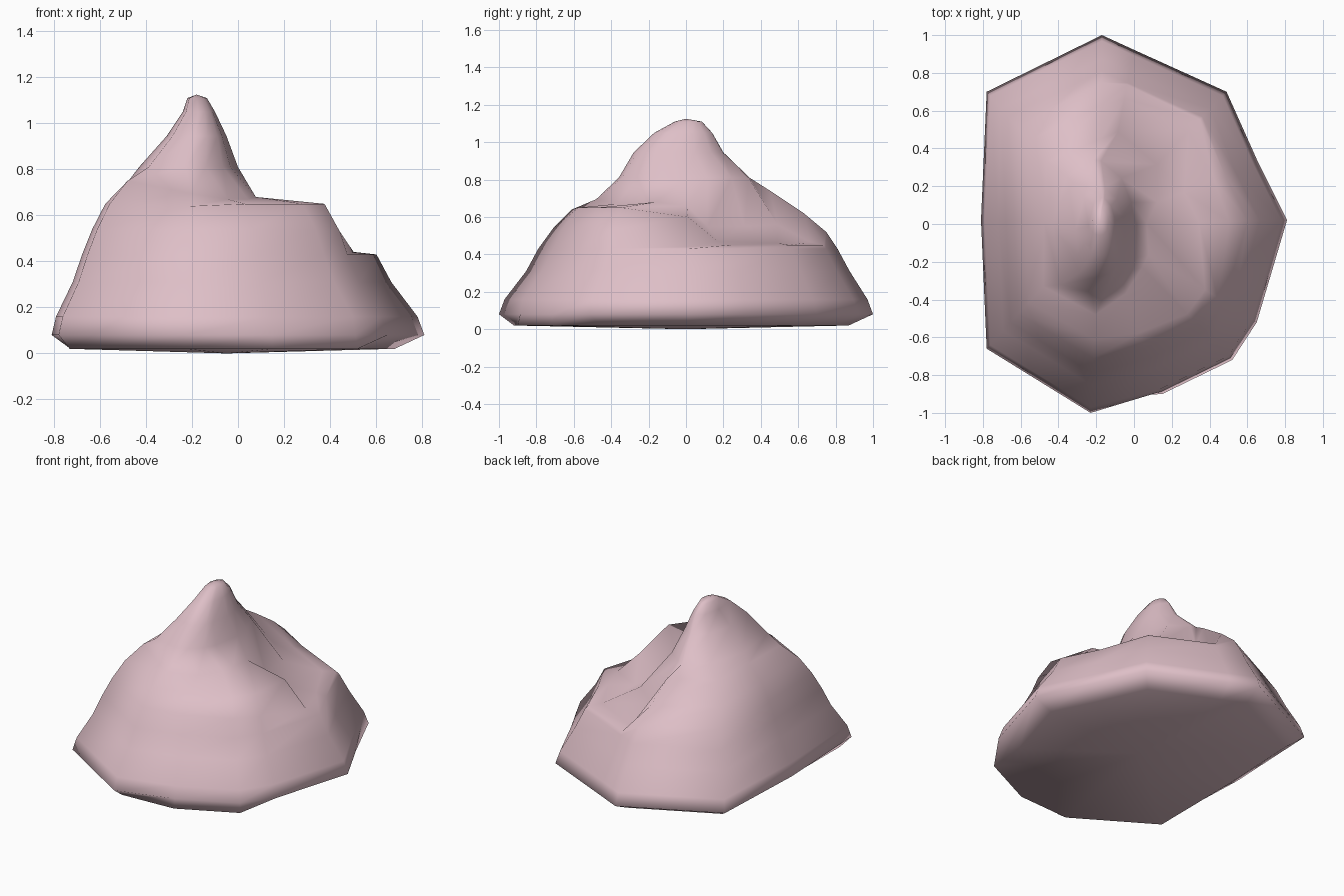
import bpy, bmesh, math

# One soft pink for the whole dollop
pink = bpy.data.materials.new("soft_pink")
pink.diffuse_color = (0.73, 0.52, 0.57, 1)

CX = -0.18  # axis of the swirl

# Each spoke: base corner x, y, shelf scale and height, lip scale and height, ledge scale and height.
# The lip winds down from the front, round the right, to the back.
spokes = [
    (-0.81, 0.02, 0.72, 0.54, 0.63, 0.65, 0.47, 0.75),
    (-0.78, -0.66, 0.72, 0.54, 0.63, 0.65, 0.50, 0.75),
    (-0.23, -1.00, 0.71, 0.54, 0.61, 0.64, 0.48, 0.695),
    (0.15, -0.90, 0.73, 0.54, 0.64, 0.65, 0.41, 0.67),
    (0.52, -0.72, 0.74, 0.54, 0.66, 0.65, 0.32, 0.67),
    (0.65, -0.52, 0.75, 0.53, 0.67, 0.65, 0.31, 0.68),
    (0.81, 0.02, 0.69, 0.44, 0.53, 0.60, 0.25, 0.66),
    (0.66, 0.32, 0.72, 0.45, 0.53, 0.47, 0.36, 0.55),
    (0.49, 0.70, 0.79, 0.45, 0.70, 0.46, 0.45, 0.55),
    (0.00, 0.922, 0.80, 0.45, 0.72, 0.465, 0.53, 0.56),
    (-0.17, 1.00, 0.75, 0.52, 0.63, 0.62, 0.45, 0.74),
    (-0.78, 0.70, 0.73, 0.54, 0.63, 0.64, 0.47, 0.75),
]
# Flared foot: scale of the base outline and height
foot = [(0.87, 0.02), (1.0, 0.08), (0.97, 0.16), (0.855, 0.31), (0.79, 0.43)]
# Peak: x min, x max, y min, y max, height
peak = [(-0.43, 0.0, -0.36, 0.34, 0.81), (-0.31, -0.05, -0.28, 0.20, 0.945),
        (-0.24, -0.10, -0.17, 0.14, 1.05), (-0.22, -0.135, -0.06, 0.085, 1.11)]


def spoke_point(s, scale, z):
    return (CX + (s[0] - CX) * scale, s[1] * scale, z)


def foot_point(s, scale, z):
    if z < 0.1 and s[1] < -0.6:
        if s[0] > 0.1:  # the front right foot spreads out at the ground
            scale = 1.0 if z < 0.05 else 0.985
        elif z < 0.05:  # the front left foot curls under only a little
            scale = 0.92
    elif z > 0.3 and s[1] > 0.6:  # fuller back
        scale += 0.02
    return spoke_point(s, scale, z)


def peak_point(s, p):
    a = math.atan2(s[1], s[0] - CX)
    x0, x1, y0, y1, z = p
    # The peak is fuller towards the front left
    k = 1.2 if s[0] < -0.5 and s[1] < -0.5 else 1.0
    return ((x0 + x1) / 2 + k * (x1 - x0) / 2 * math.cos(a),
            (y0 + y1) / 2 + k * (y1 - y0) / 2 * math.sin(a), z)


rows = [[foot_point(s, k, z) for s in spokes] for k, z in foot]
for c in (2, 4, 6):
    rows.append([spoke_point(s, s[c], s[c + 1]) for s in spokes])
rows += [[peak_point(s, p) for s in spokes] for p in peak]

# Skin the rings and close both ends
bm = bmesh.new()
rings = [[bm.verts.new(c) for c in row] for row in rows]
n = len(spokes)
for lo, hi in zip(rings, rings[1:]):
    for i in range(n):
        j = (i + 1) % n
        bm.faces.new((lo[i], lo[j], hi[j], hi[i]))
tip = bm.verts.new((CX, 0, 1.125))
under = bm.verts.new((-0.05, 0, 0.0))
for i in range(n):
    j = (i + 1) % n
    bm.faces.new((rings[-1][i], rings[-1][j], tip))
    bm.faces.new((rings[0][j], rings[0][i], under))
for f in bm.faces:
    f.smooth = True
bmesh.ops.recalc_face_normals(bm, faces=bm.faces)

mesh = bpy.data.meshes.new("swirled_dollop")
bm.to_mesh(mesh)
bm.free()
mesh.materials.append(pink)
dollop = bpy.data.objects.new("swirled_dollop", mesh)
bpy.context.collection.objects.link(dollop)
